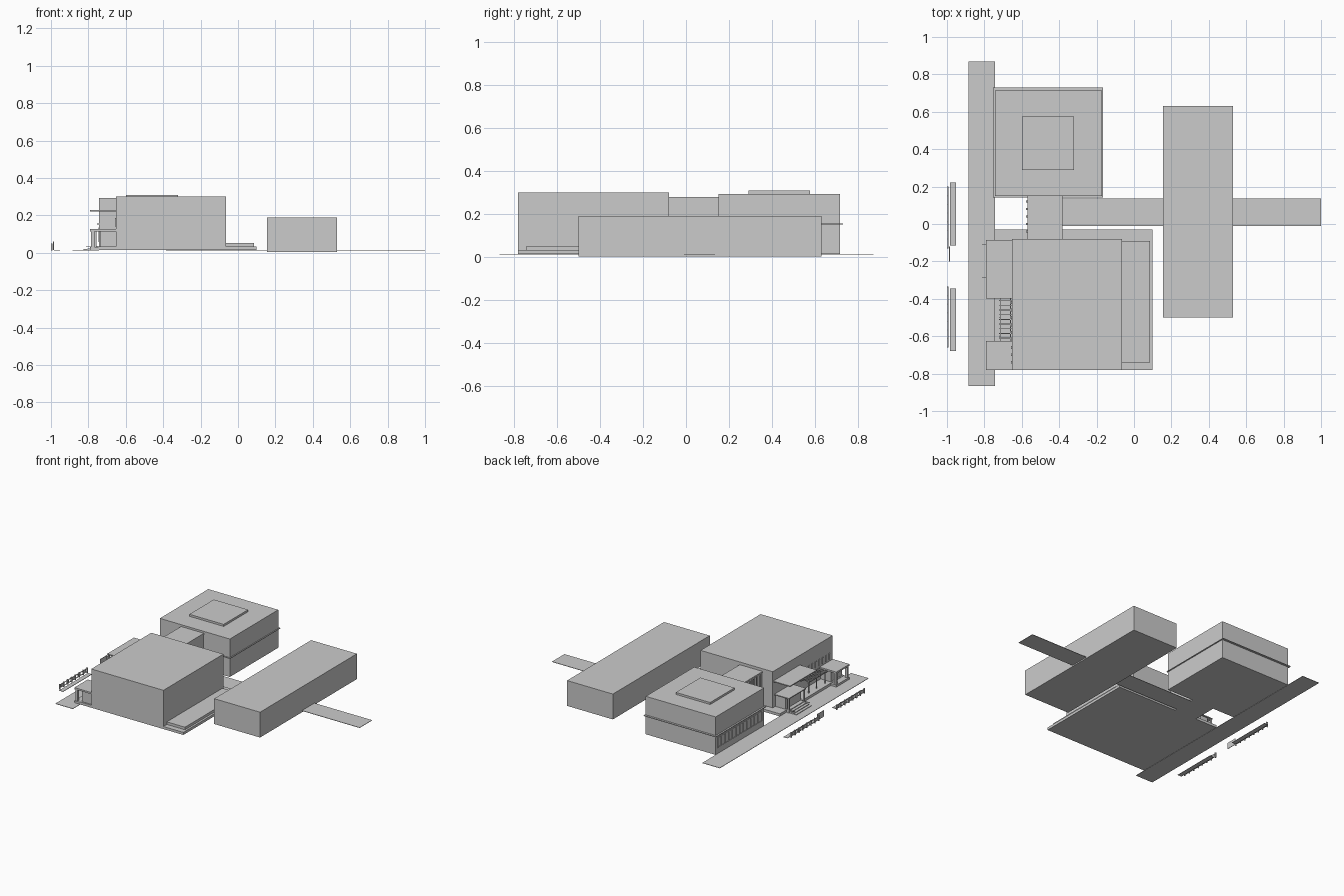
import bpy, bmesh


def add_boxes(name, boxes):
    """One mesh object from (x0, x1, y0, y1, z0, z1) boxes."""
    bm = bmesh.new()
    for x0, x1, y0, y1, z0, z1 in boxes:
        vs = bmesh.ops.create_cube(bm, size=1)["verts"]
        for v in vs:
            v.co.x = x1 if v.co.x > 0 else x0
            v.co.y = y1 if v.co.y > 0 else y0
            v.co.z = z1 if v.co.z > 0 else z0
    me = bpy.data.meshes.new(name)
    bm.to_mesh(me)
    bm.free()
    ob = bpy.data.objects.new(name, me)
    bpy.context.collection.objects.link(ob)
    return ob


def box(name, *b):
    return add_boxes(name, [b])


def spread(a, b, n):
    return [a + (b - a) * i / (n - 1) for i in range(n)]


# Ground strips
box("front_pavement", -0.885, -0.743, -0.865, 0.87, 0.012, 0.015)
box("long_path", -0.385, 1.0, -0.01, 0.135, 0.012, 0.015)

# Main hall on its plinth, with a rear terrace
box("hall_plinth", -0.745, 0.10, -0.78, -0.03, 0.014, 0.033)
box("main_hall", -0.652, -0.063, -0.78, -0.08, 0.033, 0.30)
box("rear_terrace", -0.063, 0.085, -0.74, -0.09, 0.033, 0.052)

# Square wing with ledge and raised roof
box("square_wing", -0.743, -0.172, 0.15, 0.715, 0.014, 0.294)
box("wing_ledge", -0.755, -0.165, 0.142, 0.73, 0.152, 0.157)
box("wing_raised_roof", -0.60, -0.32, 0.29, 0.575, 0.294, 0.309)
frames = [(-0.747, -0.742, y - 0.003, y + 0.003, 0.06, 0.132) for y in spread(0.18, 0.69, 13)]
frames += [(-0.747, -0.742, 0.177, 0.693, z - 0.003, z + 0.003) for z in (0.06, 0.132)]
add_boxes("wing_window_frames", frames)

# Connecting link with window mullions
box("link_block", -0.565, -0.385, -0.08, 0.15, 0.014, 0.27)
box("link_roof", -0.57, -0.383, -0.08, 0.15, 0.27, 0.28)
add_boxes("link_mullions", [(-0.577, -0.565, y - 0.006, y + 0.006, 0.03, 0.27)
                            for y in spread(-0.04, 0.12, 5)])

# Rear long block
box("rear_block", 0.156, 0.53, -0.50, 0.63, 0.003, 0.19)

# Entrance: cantilever canopy, vestibule, steps with side rails
box("entrance_canopy", -0.79, -0.65, -0.397, -0.085, 0.222, 0.229)
box("vestibule_roof", -0.77, -0.65, -0.30, -0.10, 0.119, 0.126)
box("vestibule", -0.735, -0.65, -0.29, -0.11, 0.033, 0.119)
add_boxes("vestibule_posts", [(-0.767, -0.757, y - 0.005, y + 0.005, 0.014, 0.119)
                              for y in (-0.29, -0.11)])
add_boxes("entrance_steps", [(-0.825 + 0.02 * i, -0.74, -0.285, -0.11,
                              0.014 + 0.005 * i, 0.019 + 0.005 * i) for i in range(4)])
rails = []
for y in (-0.285, -0.11):
    rails.append((-0.812, -0.745, y - 0.0015, y + 0.0015, 0.033, 0.037))
add_boxes("step_rails", rails)

# Corner porch: roof, rear room, front posts
box("porch_roof", -0.79, -0.652, -0.78, -0.625, 0.114, 0.126)
box("porch_room", -0.735, -0.652, -0.77, -0.64, 0.033, 0.114)
add_boxes("porch_posts", [(-0.785, -0.767, y - 0.008, y + 0.008, 0.014, 0.114)
                          for y in (-0.768, -0.637)])
box("porch_floor", -0.79, -0.745, -0.78, -0.625, 0.014, 0.03)

# Pergola between the porch and the entrance
bars = [(-0.722, -0.652, y - 0.002, y + 0.002, 0.115, 0.123) for y in spread(-0.61, -0.41, 9)]
bars += [(x - 0.002, x + 0.002, -0.625, -0.397, 0.108, 0.115) for x in (-0.715, -0.66)]
bars += [(-0.718, -0.712, y - 0.003, y + 0.003, 0.033, 0.115) for y in (-0.60, -0.50, -0.41)]
add_boxes("pergola", bars)

# Slit windows on the hall wall
add_boxes("hall_slit_windows", [(-0.657, -0.651, y - 0.007, y + 0.007, 0.14, 0.185)
                                for y in spread(-0.74, -0.42, 9)])

# Roadside strips and open fences
for i, (y0, y1, f0, f1) in enumerate([(-0.115, 0.222, -0.13, 0.2), (-0.68, -0.345, -0.66, -0.335)]):
    box(f"roadside_strip_{i}", -0.984, -0.952, y0, y1, 0.012, 0.015)
    parts = [(-0.998, -0.993, f0, f1, z, z + 0.003) for z in (0.02, 0.042)]
    parts += [(-1.0, -0.991, y - 0.003, y + 0.003, 0.012, 0.05) for y in spread(f0 + 0.003, f1 - 0.003, 8)]
    parts += [(-0.997, -0.994, y - 0.014, y + 0.014, 0.022, 0.044)
              for y in spread(f0 + 0.03, f1 - 0.03, 5)]
    add_boxes(f"roadside_fence_{i}", parts)
box("fence_end_panel", -0.988, -0.985, -0.2, -0.12, 0.014, 0.06)
